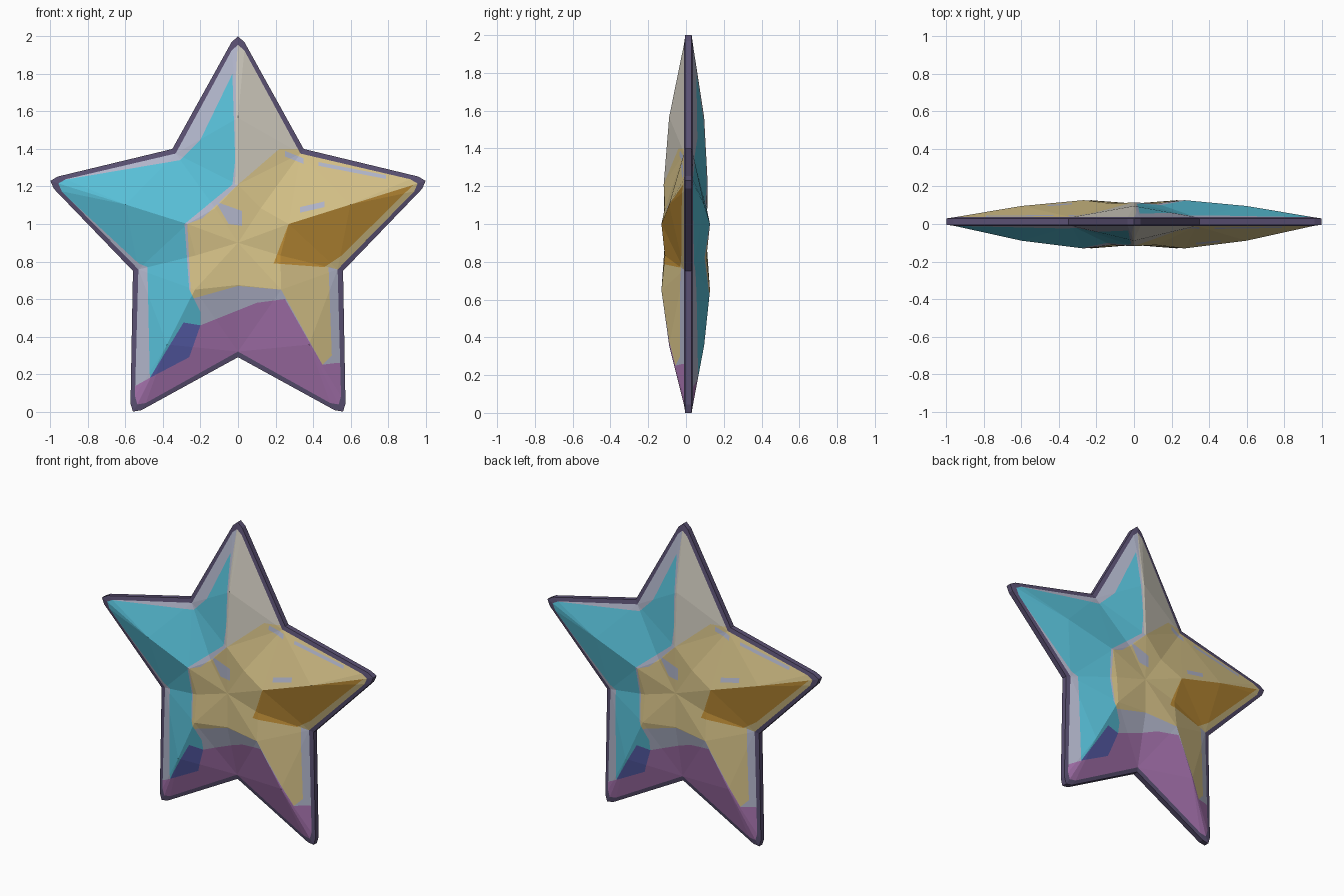
import bpy, bmesh, math
from mathutils import Vector as V, Matrix

if "Cube" in bpy.data.objects:
    bpy.data.objects.remove(bpy.data.objects["Cube"])


def lin(c):
    c /= 255
    return c / 12.92 if c < 0.04045 else ((c + 0.055) / 1.055) ** 2.4


def material(name, r, g, b):
    m = bpy.data.materials.new(name)
    m.diffuse_color = (lin(r), lin(g), lin(b), 1)
    m.use_nodes = True
    m.node_tree.nodes["Principled BSDF"].inputs["Base Color"].default_value = m.diffuse_color
    return m


RIM = material("dark purple", 90, 80, 114)
PAINT = [material("pale lavender", 178, 182, 203), material("cyan", 88, 192, 216),
         material("warm grey", 205, 200, 188), material("sand yellow", 214, 194, 136),
         material("ochre", 196, 146, 56), material("indigo", 92, 98, 178),
         material("orchid", 168, 116, 176)]
LAV, CYAN, GREY, SAND, OCHRE, INDIGO, ORCHID = range(7)


def mirrored(points):
    """Right half of a ring of points (x, z), completed clockwise on the left."""
    pts = [V(p) for p in points]
    return pts + [V((-p.x, p.y)) for p in reversed(pts) if p.x > 0]


# star layout, clockwise from the top
TIPS = mirrored([(0, 2), (1, 1.23), (0.56, 0)])
NOTCHES = mirrored([(0.35, 1.4), (0.56, 0.75), (0, 0.29)])
PEAKS = mirrored([(0, 1.21), (0.27, 1), (0.23, 0.65)])
CENTRE = V((0, 0.9))


def toward(p, dist):
    return p + (CENTRE - p).normalized() * dist


def outline(inset):
    """Blunt star outline: three points per tip, one per notch."""
    pts = []
    for t, n in zip(TIPS, NOTCHES):
        d = (t - CENTRE).normalized()
        side = V((d.y, -d.x)) * 0.034
        tip = t - d * inset * 1.5
        pts += [tip - d * 0.03 - side, tip, tip - d * 0.03 + side, toward(n, inset)]
    return pts


# painted regions on the front, built from the star layout where they follow it
T, N, P = TIPS, NOTCHES, PEAKS
near = [toward(n, 0.08) for n in N]     # notches, pulled in to leave a pale border
tip_in = [toward(t, 0.1) for t in T]
left = V((-0.03, 0))                    # cyan stops just left of the peaks
cyan_low = V((-0.47, 0.18))
indigo_top = V((-0.2, 0.46))
sand_foot = V((0.45, 0.25))
grey = [T[0], N[0], P[0], P[0] + left / 2, (-0.01, 1.8)]
sand = [P[0], (0.22, 1.4), N[0], T[1], N[1], near[1], (0.5, 0.3), sand_foot,
        P[2], (0, 0.67), (-0.25, 0.6), P[4], (-0.19, 1.03)]
ochre = [toward(T[1], 0.07), P[1], (0.19, 0.79), (0.46, 0.77), (0.55, 0.83)]
cyan = [(-0.03, 1.8), (-0.015, 1.34), P[0] + left, P[4] + left / 2, P[3] + left, (-0.2, 0.53),
        (-0.2, 0.4), cyan_low, near[3], (-0.53, 0.79), (-0.95, 1.18), (-0.96, 1.23),
        (-0.31, 1.34), (-0.2, 1.45)]
orchid = [indigo_top, (0.1, 0.58), (0.25, 0.6), sand_foot, (0.53, 0.26), (0.6, 0.25),
          T[2], N[2], T[3], (-0.56, 0.13), cyan_low]
indigo = [indigo_top, (-0.29, 0.475), cyan_low, (-0.26, 0.29)]
patch = [(-0.12, 1.12), (0.02, 1.07), (0.02, 0.99), (-0.05, 1)]


def streak(a, b, width):
    """Thin pale brush mark from a to b."""
    down = V((0, -width))
    return [V(a), V(b), V(b) + down, V(a) + down]


REGIONS = [(m, [V(p) for p in poly]) for m, poly in [
    (GREY, grey), (SAND, sand), (LAV, patch), (LAV, streak((0.25, 1.39), (0.35, 1.35), 0.03)),
    (LAV, streak((0.43, 1.33), (0.79, 1.26), 0.02)),
    (LAV, streak((0.33, 1.09), (0.46, 1.12), 0.03)),
    (OCHRE, ochre), (CYAN, cyan), (ORCHID, orchid), (INDIGO, indigo)]]


def edges(poly):
    return zip(poly, poly[1:] + poly[:1])


def inside(x, z, poly):
    hit = False
    for (ax, az), (bx, bz) in edges(poly):
        if (az > z) != (bz > z) and x < (bx - ax) * (z - az) / (bz - az) + ax:
            hit = not hit
    return hit


def cut(bm, a, b):
    """Score the shell along one edge of a painted region."""
    geom = set()
    for f in bm.faces:
        xs = [v.co.x for v in f.verts]
        zs = [v.co.z for v in f.verts]
        if (max(xs) >= min(a.x, b.x) and min(xs) <= max(a.x, b.x)
                and max(zs) >= min(a.y, b.y) and min(zs) <= max(a.y, b.y)):
            geom.update([f, *f.edges, *f.verts])
    if geom:
        bmesh.ops.bisect_plane(bm, geom=list(geom), dist=1e-5, plane_co=(a.x, 0, a.y),
                               plane_no=(b.y - a.y, 0, a.x - b.x))


def add_object(name, bm, mats):
    me = bpy.data.meshes.new(name)
    bm.to_mesh(me)
    bm.free()
    for m in mats:
        me.materials.append(m)
    bpy.context.collection.objects.link(bpy.data.objects.new(name, me))


FRONT_Y, BACK_Y, INSET = -0.004, 0.03, 0.03


def shell(name, base, top, back):
    """Faceted star face with ridges, a shallow centre and painted regions."""
    bm = bmesh.new()

    def vert(p, d):
        return bm.verts.new((p.x, -d, p.y))
    ring = [vert(p, base) for p in outline(INSET)]
    peaks = [vert(p, top - (0.012 if i == 0 else 0)) for i, p in enumerate(PEAKS)]
    centre = vert(CENTRE, top - 0.018)
    dips = [vert(toward((PEAKS[i] + PEAKS[(i + 1) % 5]) / 2, 0.025), top - 0.018)
            for i in range(5)]
    ridges = [vert(TIPS[i].lerp(PEAKS[i], 0.55), base + (top - base) * 0.66) for i in range(5)]
    for i in range(5):
        a, t, b, n = ring[4 * i:4 * i + 4]
        m, r, p = ring[4 * i - 1], ridges[i], peaks[i]
        for tri in [(a, t, r), (t, b, r), (b, n, r), (m, a, r), (r, n, p), (m, r, p),
                    (p, n, dips[i]), (p, dips[i - 1], m), (p, dips[i], centre),
                    (p, centre, dips[i - 1])]:
            bm.faces.new(tri)
    for _, poly in REGIONS:
        for a, b in edges(poly):
            cut(bm, a, b)
    bm.normal_update()
    for f in bm.faces:
        if f.normal.y > 0:
            f.normal_flip()
        c = f.calc_center_median()
        f.material_index = LAV
        for mat, poly in REGIONS:
            if inside(c.x, c.z, poly):
                f.material_index = mat
    if back:
        bmesh.ops.transform(bm, matrix=Matrix.Rotation(math.pi, 4, 'Z'), verts=bm.verts)
    add_object(name, bm, PAINT)


# front face, and back face as the front turned half round
shell("front_face", 0.006 - FRONT_Y, 0.13, False)
shell("back_face", BACK_Y + 0.006, 0.127, True)

# dark rim: outer band plus a narrow border on each side
bm = bmesh.new()
outer, inner = outline(0), outline(INSET)
loops = [[bm.verts.new((p.x, y, p.y)) for p in pts] for pts, y in
         [(inner, FRONT_Y - 0.006), (outer, FRONT_Y), (outer, BACK_Y), (inner, BACK_Y + 0.006)]]
for la, lb in zip(loops, loops[1:]):
    for i in range(len(la)):
        j = (i + 1) % len(la)
        bm.faces.new((la[i], la[j], lb[j], lb[i]))
bm.normal_update()
for f in bm.faces:
    # the band faces away from the centre, the borders face front or back
    c = f.calc_center_median()
    if f.normal.dot(V((c.x, (c.y - (FRONT_Y + BACK_Y) / 2) * 100, c.z - CENTRE.y))) < 0:
        f.normal_flip()
add_object("rim", bm, [RIM])
